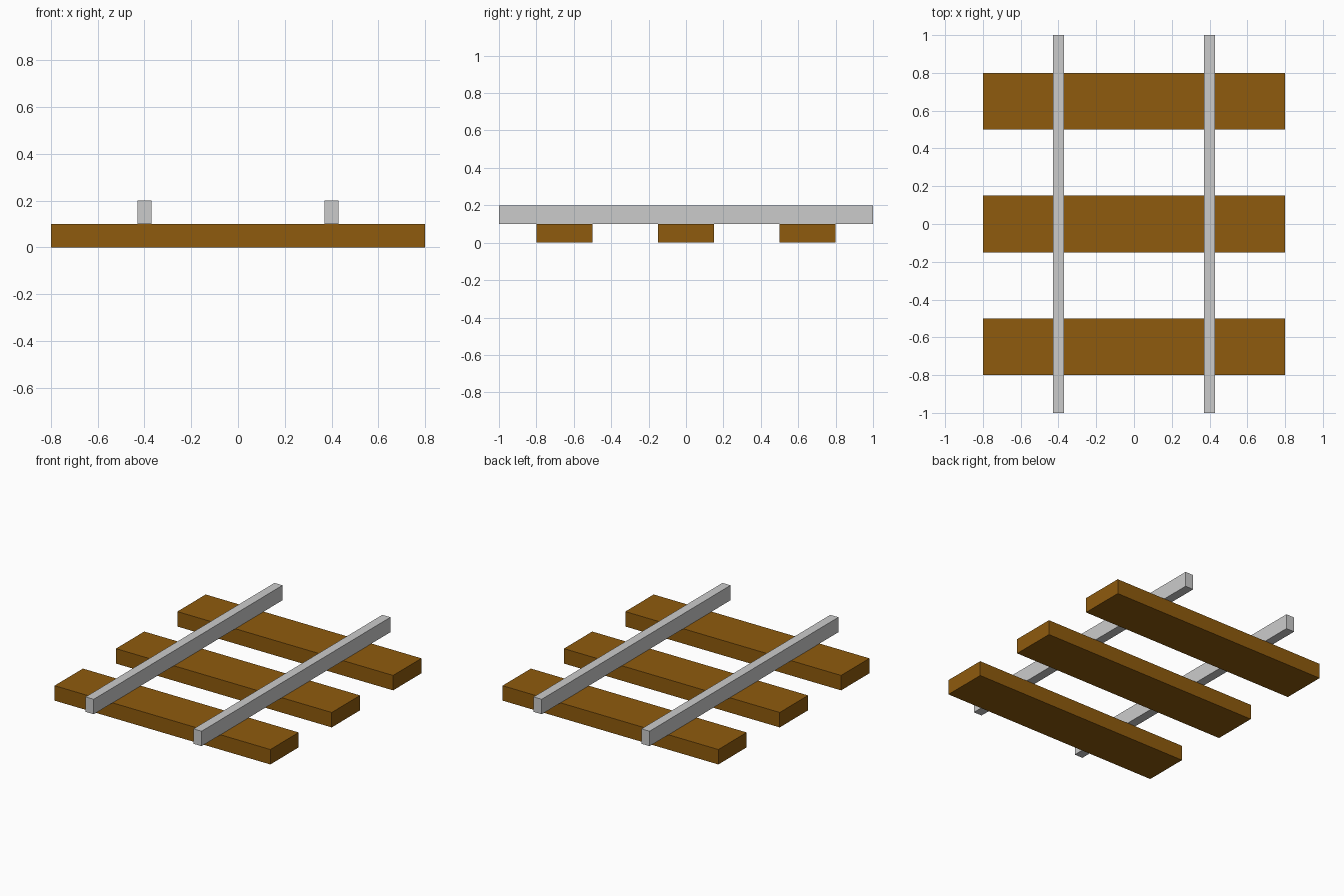
import bpy
import bmesh
from mathutils import Matrix, Vector

if "Cube" in bpy.data.objects:
    bpy.data.objects.remove(bpy.data.objects["Cube"])


def box(name, size, center, material=None):
    bm = bmesh.new()
    bmesh.ops.create_cube(bm, size=1.0,
                          matrix=Matrix.Translation(center) @ Matrix.Diagonal((*size, 1.0)))
    mesh = bpy.data.meshes.new(name)
    bm.to_mesh(mesh)
    bm.free()
    if material:
        mesh.materials.append(material)
    obj = bpy.data.objects.new(name, mesh)
    bpy.context.collection.objects.link(obj)
    return obj


wood = bpy.data.materials.new("wood")
wood.diffuse_color = (0.274, 0.104, 0.004, 1.0)
wood.use_nodes = True
wood.node_tree.nodes["Principled BSDF"].inputs["Base Color"].default_value = wood.diffuse_color

# Wooden sleepers across the track
for label, y in (("front", -0.65), ("middle", 0.0), ("back", 0.65)):
    box(f"{label}_sleeper", (1.6, 0.3, 0.1), Vector((0, y, 0.05)), wood)

# Two rails resting on the sleepers
for label, x in (("left", -0.4), ("right", 0.4)):
    box(f"{label}_rail", (0.06, 2.0, 0.1), Vector((x, 0, 0.15)))
